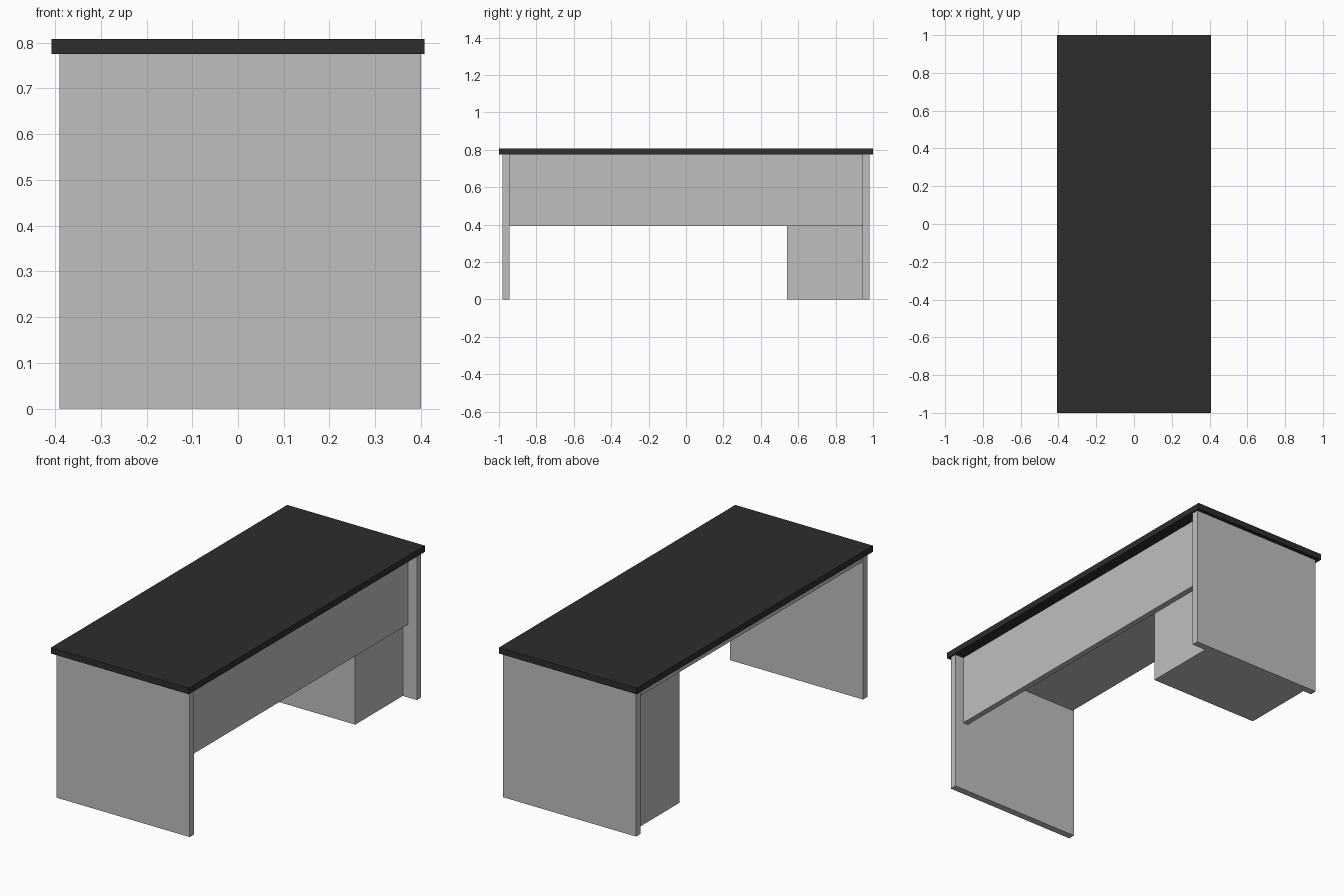
import bpy
import bmesh
from mathutils import Vector

cube = bpy.data.objects.get("Cube")
if cube:
    bpy.data.objects.remove(cube, do_unlink=True)


def make_material(name, value):
    mat = bpy.data.materials.new(name)
    mat.use_nodes = True
    colour = (value, value, value, 1)
    mat.diffuse_color = colour
    mat.node_tree.nodes["Principled BSDF"].inputs["Base Color"].default_value = colour
    return mat


def board(name, low, high, mat):
    """Box between two opposite corners."""
    low, high = Vector(low), Vector(high)
    bm = bmesh.new()
    bmesh.ops.create_cube(bm, size=1)
    bmesh.ops.scale(bm, vec=high - low, verts=bm.verts)
    bmesh.ops.translate(bm, vec=(low + high) / 2, verts=bm.verts)
    mesh = bpy.data.meshes.new(name)
    bm.to_mesh(mesh)
    bm.free()
    mesh.materials.append(mat)
    obj = bpy.data.objects.new(name, mesh)
    bpy.context.collection.objects.link(obj)
    return obj


charcoal = make_material("charcoal", 0.026)
grey = make_material("light grey", 0.52)

TOP = 0.775      # underside of the desktop
INNER = 0.943    # inner faces of the end panels
OUTER = 0.98     # outer faces of the end panels

# Desktop slab
board("desktop", (-0.408, -1, TOP), (0.408, 1, 0.808), charcoal)

# End panels that carry the desktop
board("front_end_panel", (-0.39, -OUTER, 0), (0.4, -INNER, TOP), grey)
board("back_end_panel", (-0.39, INNER, 0), (0.4, OUTER, TOP), grey)

# Modesty panel, set in from the edge
board("modesty_panel", (0.317, -INNER, 0.392), (0.348, INNER, TOP), grey)

# Board under the desktop
board("under_board", (-0.383, -INNER, 0.735), (0.317, INNER, TOP), grey)

# Storage cabinet at the back end
board("cabinet", (-0.34, 0.54, 0), (0.317, INNER, 0.735), grey)
